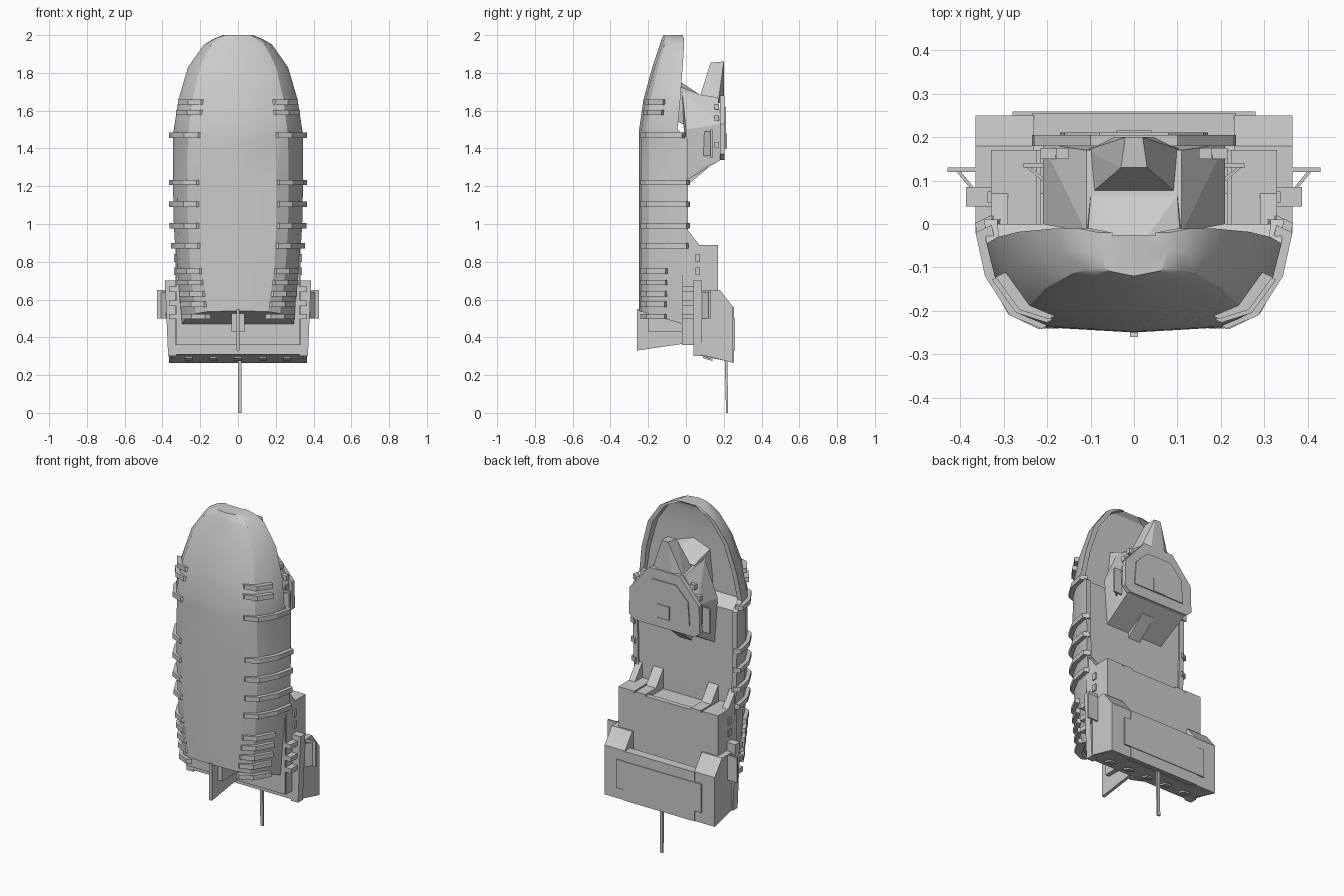
import bpy, bmesh
from mathutils import Vector

cube = bpy.data.objects.get("Cube")
if cube:
    bpy.data.objects.remove(cube)

grey = bpy.data.materials.new("plain_grey")
grey.use_nodes = True
grey.diffuse_color = (0.6, 0.6, 0.6, 1)
grey.node_tree.nodes["Principled BSDF"].inputs["Base Color"].default_value = (0.6, 0.6, 0.6, 1)


def finish(name, bm):
    bmesh.ops.recalc_face_normals(bm, faces=bm.faces)
    mesh = bpy.data.meshes.new(name)
    bm.to_mesh(mesh)
    bm.free()
    mesh.materials.append(grey)
    ob = bpy.data.objects.new(name, mesh)
    bpy.context.collection.objects.link(ob)
    return ob


def loft(name, rings):
    """Closed solid through rings with equal point counts."""
    bm = bmesh.new()
    vs = [[bm.verts.new(p) for p in ring] for ring in rings]
    n = len(vs[0])
    for a, b in zip(vs, vs[1:]):
        for i in range(n):
            j = (i + 1) % n
            bm.faces.new((a[i], a[j], b[j], b[i]))
    bm.faces.new(vs[0])
    bm.faces.new(vs[-1])
    return finish(name, bm)


def prism(name, axis, pts, lo, hi):
    """Extrude a 2D outline along the named axis."""
    def put(p, d):
        p = list(p)
        p.insert("xyz".index(axis), d)
        return Vector(p)
    return loft(name, [[put(p, d) for p in pts] for d in (lo, hi)])


def box(name, x0, x1, y0, y1, z0, z1):
    return prism(name, "z", [(x0, y0), (x1, y0), (x1, y1), (x0, y1)], z0, z1)


def solid(name, half):
    """Convex body from points mirrored across x."""
    bm = bmesh.new()
    for x, y, z in half:
        for s in ((1, -1) if x else (1,)):
            bm.verts.new((s * x, y, z))
    bmesh.ops.convex_hull(bm, input=bm.verts)
    return finish(name, bm)


def pair(make, name, *args):
    """Build a part on the +x side and its mirror twin."""
    ob = make("left_" + name, *args)
    twin = ob.copy()
    twin.data = ob.data.copy()
    twin.name = "right_" + name
    bm = bmesh.new()
    bm.from_mesh(twin.data)
    for v in bm.verts:
        v.co.x *= -1
    bmesh.ops.reverse_faces(bm, faces=bm.faces)
    bm.to_mesh(twin.data)
    bm.free()
    bpy.context.collection.objects.link(twin)


# Hull stations: z, half width, half flat bottom, keel y, rim y, deck y
stations = [
    (0.54, 0.30, 0.16, -0.25, 0.00, -0.01),
    (0.75, 0.325, 0.19, -0.25, 0.01, 0.00),
    (1.00, 0.34, 0.205, -0.25, 0.01, 0.00),
    (1.25, 0.345, 0.205, -0.25, 0.01, 0.00),
    (1.45, 0.345, 0.20, -0.25, 0.01, 0.00),
    (1.50, 0.34, 0.195, -0.248, -0.045, -0.07),
    (1.66, 0.315, 0.18, -0.225, -0.03, -0.07),
    (1.83, 0.265, 0.15, -0.178, -0.018, -0.07),
    (1.95, 0.18, 0.11, -0.138, -0.01, -0.06),
    (1.98, 0.13, 0.09, -0.128, -0.01, -0.05),
    (2.00, 0.08, 0.06, -0.12, -0.02, -0.025),
]


def skin(w, b, k, rim):
    """Half outline from chine to gunwale."""
    f = (rim - k) / 0.26
    return [(b, k + 0.012), (b + (w - b) * 0.45, k + 0.05 * f),
            (b + (w - b) * 0.85, k + 0.15 * f), (w, rim)]


def at(z):
    for a, b in zip(stations, stations[1:]):
        if a[0] <= z <= b[0]:
            t = (z - a[0]) / (b[0] - a[0])
            return [p + (q - p) * t for p, q in zip(a, b)]
    return stations[0]


rings = []
for i, (z, w, b, k, rim, deck) in enumerate(stations):
    half = skin(w, b, k, rim) + [(w - 0.03, rim), (w - 0.03, deck)]
    ring = [(0, k)] + half + [(-x, y) for x, y in reversed(half)]
    rake = 0.3 if i == 0 else 0
    rings.append([(x, y, z - rake * (y + 0.25)) for x, y in ring])
hull = loft("hull", rings)
bpy.ops.object.select_all(action="DESELECT")
hull.select_set(True)
bpy.context.view_layer.objects.active = hull
bpy.ops.object.shade_smooth_by_angle(angle=0.45)

# Skeg under the stern
prism("skeg", "x", [(-0.26, 0.55), (-0.26, 0.33), (0.015, 0.37), (0.015, 0.5)], -0.009, 0.009)
box("skeg_mount", -0.035, 0.035, -0.2, 0.0, 0.43, 0.53)

# Fender ribs wrapping the bilges
long_ribs = (1.47, 1.22, 1.105, 0.99, 0.885)
short_ribs = (1.645, 1.59, 0.75, 0.69, 0.63, 0.575, 0.51)
for z in long_ribs + short_ribs:
    _, w, b, k, rim, _ = at(z)
    inner = skin(w, b, k, rim)
    if z in short_ribs:
        inner = inner[:3]
    outer = [(x + 0.022, y - 0.008) for x, y in inner]
    outer[0] = (inner[0][0] + 0.015, inner[0][1] - 0.004)
    inner = [(x - 0.015, y + 0.01) for x, y in inner]
    pair(prism, "fender_rib", "z", inner + outer[::-1], z - 0.014, z + 0.014)

# Aft house with sloping buttresses
box("aft_house", -0.325, 0.325, -0.02, 0.15, 0.36, 0.86)
pair(box, "house_cheek", 0.225, 0.33, -0.01, 0.17, 0.36, 0.89)
box("house_back_beam", -0.23, 0.23, 0.14, 0.17, 0.36, 0.88)
pair(prism, "buttress", "x", [(0.0, 0.98), (0.07, 0.89), (0.17, 0.89), (0.17, 0.85), (0.0, 0.85)],
     0.15, 0.215)
pair(prism, "house_fairing", "x", [(0.0, 0.98), (0.07, 0.89), (0.0, 0.87)], 0.29, 0.33)
for z in (0.82, 0.75):
    pair(box, "house_window", 0.33, 0.338, 0.05, 0.075, z - 0.02, z + 0.02)

# Stern box: tall ends, low middle
end = [(0.07, 0.65), (0.18, 0.65), (0.25, 0.56), (0.25, 0.265), (0.07, 0.31)]
pair(prism, "stern_end", "x", end, 0.23, 0.365)
prism("stern_middle", "x", [(0.2, 0.56), (0.255, 0.56), (0.255, 0.265), (0.2, 0.28)], -0.235, 0.235)
prism("stern_floor", "x", [(0.04, 0.47), (0.21, 0.45), (0.21, 0.275), (0.04, 0.31)], -0.35, 0.35)
box("stern_panel", -0.28, 0.28, 0.25, 0.259, 0.33, 0.5)
for i in range(5):
    x = (i - 2) * 0.13
    prism("bottom_slot", "x", [(0.09, 0.29), (0.14, 0.275), (0.14, 0.285), (0.09, 0.3)],
          x - 0.02, x + 0.02)

# Side plates, their brackets and the outboard wings
pair(prism, "side_plate", "y", [(0.325, 0.3), (0.37, 0.3), (0.387, 0.7), (0.325, 0.7)], 0.04, 0.085)
for z in (0.51, 0.58, 0.655):
    pair(box, "plate_bracket", 0.31, 0.365, -0.02, 0.04, z - 0.014, z + 0.014)
pair(box, "wing", 0.35, 0.43, 0.12, 0.13, 0.5, 0.65)
pair(prism, "wing_strut", "z", [(0.38, 0.085), (0.41, 0.122), (0.4, 0.122), (0.37, 0.085)], 0.5, 0.64)

# Bridge body, pointed visor and forward wedge
solid("bridge_body", [(0.19, 0.0, 1.23), (0.2, 0.1, 1.31), (0.2, 0.185, 1.34), (0.21, 0.0, 1.5),
                      (0.21, 0.185, 1.53), (0.11, -0.02, 1.70), (0.11, 0.17, 1.67)])
solid("visor", [(0.1, 0.07, 1.66), (0.11, 0.17, 1.64), (0.05, 0.12, 1.76),
                (0.02, 0.2, 1.86), (0.03, 0.13, 1.855), (0.05, 0.2, 1.64)])
solid("forward_wedge", [(0.11, -0.07, 1.74), (0.0, -0.07, 1.78), (0.1, 0.065, 1.69),
                        (0.13, -0.07, 1.55), (0.1, 0.06, 1.5)])
roof = [(0.2, 1.34), (0.235, 1.37), (0.23, 1.53), (0.1, 1.68)]
prism("bridge_roof", "y", roof + [(-x, z) for x, z in reversed(roof)], 0.18, 0.205)
panel = [(0.17, 1.4), (0.16, 1.54), (0.08, 1.62)]
prism("roof_panel", "y", panel + [(-x, z) for x, z in reversed(panel)], 0.2, 0.211)
box("roof_hatch", -0.04, 0.04, 0.205, 0.216, 1.4, 1.48)
for z in (1.62, 1.56, 1.5, 1.42):
    pair(box, "bridge_window", 0.15, 0.215 if z < 1.6 else 0.18, 0.15, 0.175, z - 0.015, z + 0.015)
pair(box, "bridge_wing", 0.2, 0.255, 0.13, 0.14, 1.35, 1.5)
pair(prism, "bridge_wing_strut", "z", [(0.2, 0.09), (0.25, 0.132), (0.24, 0.132), (0.2, 0.1)], 1.36, 1.49)
prism("bridge_stair", "x", [(0.0, 1.2), (0.12, 1.3), (0.12, 1.34), (0.0, 1.32)], -0.04, 0.04)

# Hanging rod below the stern
prism("stern_rod", "x", [(0.205, 0.3), (0.22, 0.3), (0.222, 0.0), (0.212, 0.0)], 0.0, 0.018)
